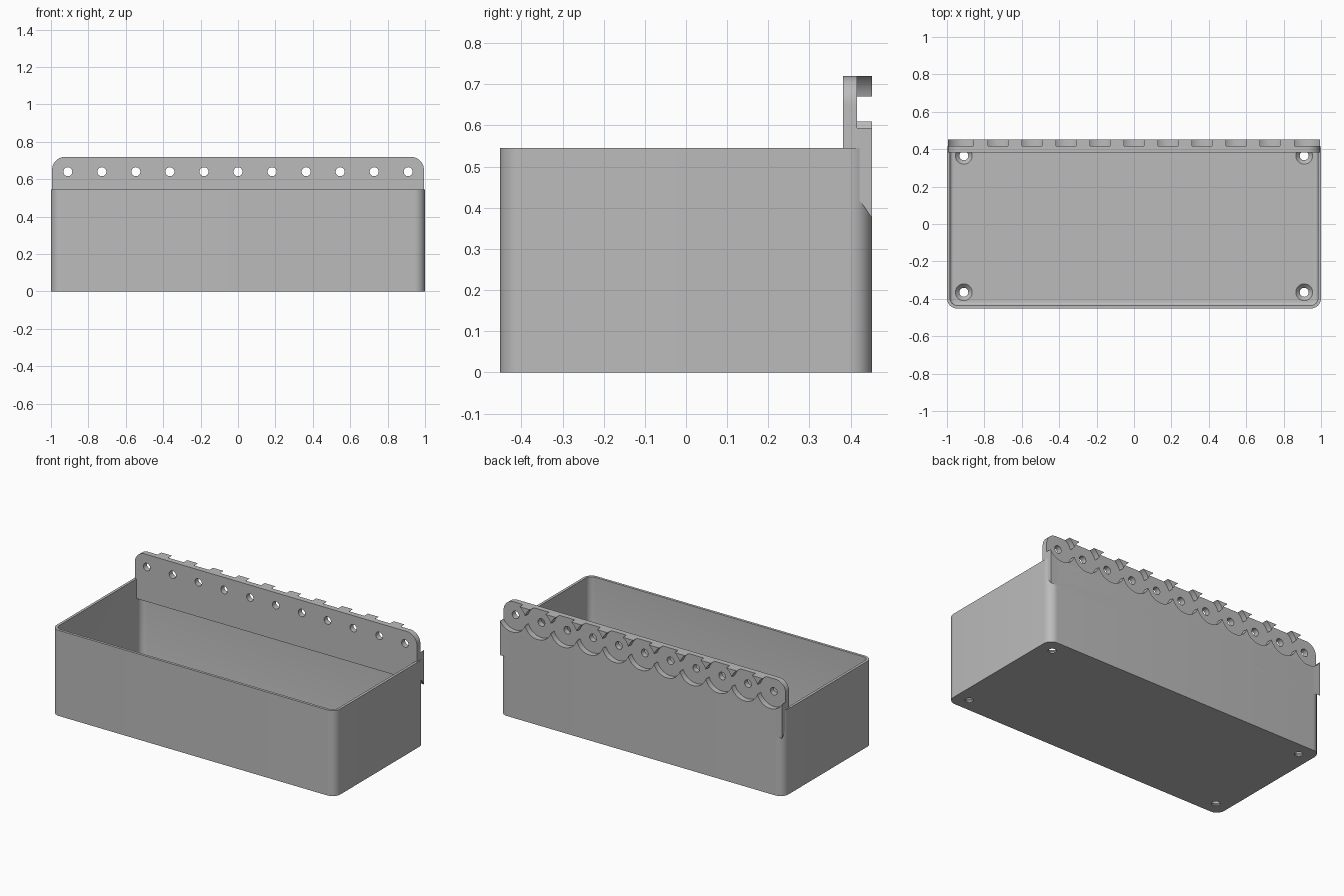
import bpy, bmesh, math
from mathutils import Matrix, Vector

if "Cube" in bpy.data.objects:
    bpy.data.objects.remove(bpy.data.objects["Cube"])

grey = bpy.data.materials.new("plain grey")
grey.use_nodes = True
GREY = (0.5, 0.5, 0.5, 1)
grey.diffuse_color = GREY
grey.node_tree.nodes["Principled BSDF"].inputs["Base Color"].default_value = GREY

HALF_X, HALF_Y, RIM = 1.0, 0.452, 0.545
WALL, FLOOR, CORNER = 0.017, 0.03, 0.055
PITCH, HOLE_Z, HOLE_R, POCKET_R = 0.182, 0.64, 0.024, 0.096
PLATE_X, PLATE_FRONT, PLATE_MID, PLATE_TOP = 0.994, 0.381, 0.416, 0.72


def loft(name, loops):
    """Skin a stack of equal-length point loops and cap both ends."""
    bm = bmesh.new()
    rings = [[bm.verts.new(p) for p in loop] for loop in loops]
    n = len(rings[0])
    for a, b in zip(rings, rings[1:]):
        for i in range(n):
            j = (i + 1) % n
            bm.faces.new((a[i], a[j], b[j], b[i]))
    bm.faces.new(rings[0])
    bm.faces.new(rings[-1])
    bmesh.ops.recalc_face_normals(bm, faces=bm.faces)
    mesh = bpy.data.meshes.new(name)
    bm.to_mesh(mesh)
    bm.free()
    obj = bpy.data.objects.new(name, mesh)
    bpy.context.collection.objects.link(obj)
    mesh.materials.append(grey)
    return obj


def arc(cx, cy, r, start, end, steps=10):
    angles = [math.radians(start + (end - start) * i / steps) for i in range(steps + 1)]
    return [(cx + r * math.cos(a), cy + r * math.sin(a)) for a in angles]


def rounded_loop(inset, z):
    r = max(CORNER - inset, 0.015)
    x, y = HALF_X - inset - r, HALF_Y - inset - r
    pts = []
    for i, (sx, sy) in enumerate([(1, 1), (-1, 1), (-1, -1), (1, -1)]):
        pts += arc(sx * x, sy * y, r, 90 * i, 90 * i + 90)
    return [(px, py, z) for px, py in pts]


def turned(name, centre, profile, axis, sides=40):
    """Round cutter: profile is (radius, distance along axis) pairs."""
    turn = Matrix.Rotation(math.radians(-90), 3, 'X') if axis == 'Y' else Matrix.Identity(3)
    loops = [[Vector(centre) + turn @ Vector((x, y, d))
              for x, y in arc(0, 0, r, 0, 360, sides)[:-1]] for r, d in profile]
    return loft(name, loops)


def cut(obj, cutters):
    bpy.context.view_layer.objects.active = obj
    for c in cutters:
        c.hide_render = True
        mod = obj.modifiers.new("cut", 'BOOLEAN')
        mod.operation, mod.solver, mod.object = 'DIFFERENCE', 'EXACT', c
        bpy.ops.object.modifier_apply(modifier=mod.name)
        bpy.data.objects.remove(c)


def smooth(obj):
    bpy.ops.object.select_all(action='DESELECT')
    obj.select_set(True)
    bpy.context.view_layer.objects.active = obj
    bpy.ops.object.shade_smooth_by_angle(angle=math.radians(30))


# Open tray with thin walls and a small fillet around the floor
fillet = [rounded_loop(WALL + 0.016 * (1 - math.cos(a)), FLOOR + 0.016 * (1 - math.sin(a)))
          for a in (math.radians(t) for t in (0, 22, 45, 68, 90))]
tray = loft("tray", [rounded_loop(0, 0), rounded_loop(0, RIM), rounded_loop(WALL, RIM)] + fillet)

# Countersunk drain holes in the floor corners
sink = [(HOLE_R, -0.05), (HOLE_R, 0.008), (0.045, FLOOR), (0.045, FLOOR + 0.03)]
cut(tray, [turned("drain_cutter", (sx * 0.91, sy * 0.365, 0), sink, 'Z')
           for sx in (-1, 1) for sy in (-1, 1)])
smooth(tray)

# Hanging plate with rounded top corners and a sloped underside
R = 0.07
outline = arc(PLATE_X - R, PLATE_TOP - R, R, 0, 90) + arc(R - PLATE_X, PLATE_TOP - R, R, 90, 180)


def plate_loop(y, bottom):
    pts = outline + [(-PLATE_X, bottom), (PLATE_X, bottom)]
    return [(x, y, z) for x, z in pts]


plate = loft("hanging_plate", [plate_loop(PLATE_FRONT, 0.42), plate_loop(0.424, 0.415),
                               plate_loop(HALF_Y, 0.375)])

# Round pockets open at the top, each with a through hole
cutters = []
for i in range(-5, 6):
    at = (i * PITCH, PLATE_MID, HOLE_Z)
    cutters.append(turned("pocket_cutter", at, [(POCKET_R, 0), (POCKET_R, 0.1)], 'Y', 64))
    cutters.append(turned("hole_cutter", at, [(HOLE_R, -0.1), (HOLE_R, 0.05)], 'Y'))
cut(plate, cutters)
smooth(plate)
